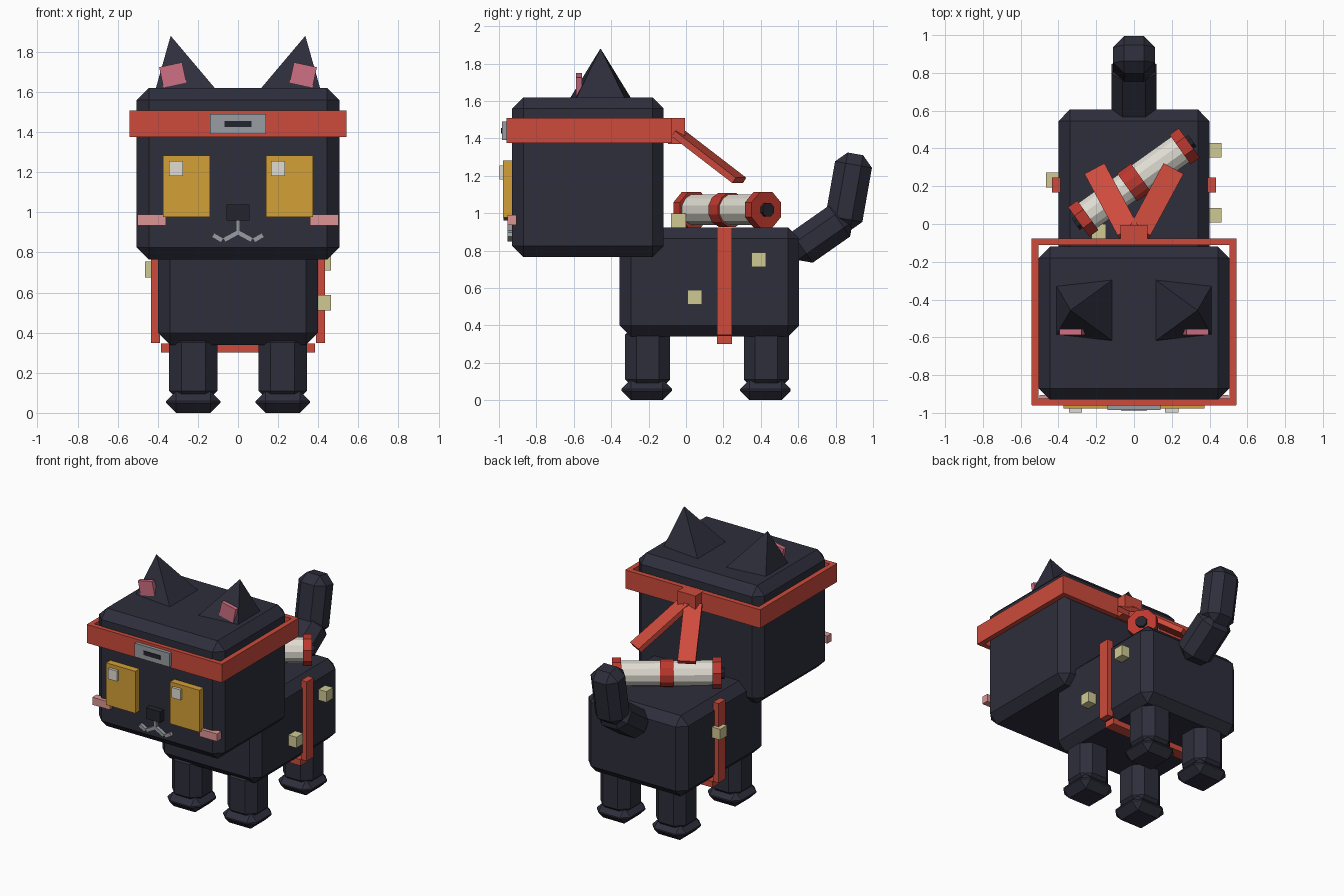
import bpy, bmesh, math
from mathutils import Matrix, Vector, Euler

if "Cube" in bpy.data.objects:
    bpy.data.objects.remove(bpy.data.objects["Cube"])


def material(name, r, g, b):
    m = bpy.data.materials.new(name)
    lin = [((c / 255 + 0.055) / 1.055) ** 2.4 if c > 10 else c / 3295 for c in (r, g, b)]
    m.diffuse_color = (*lin, 1)
    m.use_nodes = True
    m.node_tree.nodes["Principled BSDF"].inputs["Base Color"].default_value = m.diffuse_color
    return m


FUR = material("dark fur", 46, 46, 60)
BLACK = material("near black", 36, 36, 46)
RED = material("red cloth", 205, 74, 60)
DARK_RED = material("scroll red", 188, 56, 46)
GOLD = material("golden eye", 212, 160, 54)
METAL = material("grey metal", 152, 157, 163)
PAPER = material("paper white", 224, 220, 210)
EAR_PINK = material("ear pink", 206, 112, 132)
CHEEK = material("cheek pink", 222, 148, 148)
CREAM = material("pale cream", 208, 202, 148)


def finish(name, bm, mat, matrix):
    me = bpy.data.meshes.new(name)
    bmesh.ops.recalc_face_normals(bm, faces=bm.faces)
    bm.to_mesh(me)
    bm.free()
    me.materials.append(mat)
    ob = bpy.data.objects.new(name, me)
    ob.matrix_world = matrix
    bpy.context.collection.objects.link(ob)
    return ob


def box(name, mat, loc, size, rot=(0, 0, 0), bevel=0.0, matrix=None):
    bm = bmesh.new()
    bmesh.ops.create_cube(bm, size=1)
    bmesh.ops.scale(bm, vec=size, verts=bm.verts)
    if bevel:
        bmesh.ops.bevel(bm, geom=bm.edges[:], offset=bevel, segments=1,
                        affect='EDGES', clamp_overlap=True)
    if matrix is None:
        matrix = Matrix.Translation(loc) @ Euler([math.radians(a) for a in rot]).to_matrix().to_4x4()
    return finish(name, bm, mat, matrix)


def strip(name, mat, p, q, width, thick):
    """Flat bar from p to q, its width kept level."""
    p, q = Vector(p), Vector(q)
    d = q - p
    m = Matrix.Translation((p + q) / 2) @ d.to_track_quat('Y', 'Z').to_matrix().to_4x4()
    return box(name, mat, None, (width, d.length, thick), matrix=m)


def cone(name, mat, sides, r1, r2, depth, matrix):
    bm = bmesh.new()
    bmesh.ops.create_cone(bm, cap_ends=True, segments=sides, radius1=r1, radius2=r2,
                          depth=depth, matrix=Matrix.Rotation(math.pi / sides, 4, 'Z'))
    bmesh.ops.remove_doubles(bm, verts=bm.verts, dist=1e-5)
    return finish(name, bm, mat, matrix)


# Body, head and tail
box("body", FUR, (0, 0.125, 0.632), (0.80, 0.96, 0.585), bevel=0.06)
box("head", FUR, (0, -0.525, 1.192), (1.01, 0.81, 0.855), bevel=0.06)
box("tail_base", FUR, (0, 0.72, 0.887), (0.24, 0.20, 0.36), rot=(-55, 0, 0), bevel=0.058)
box("tail_tip", FUR, (0, 0.87, 1.115), (0.22, 0.20, 0.41), rot=(-10, 0, 0), bevel=0.058)

for s, side in ((-1, "left"), (1, "right")):
    # Legs and paws
    for y, end in ((-0.205, "front"), (0.43, "back")):
        box(f"{end}_{side}_leg", FUR, (s * 0.223, y, 0.23), (0.24, 0.24, 0.36), bevel=0.06)
        box(f"{end}_{side}_paw", FUR, (s * 0.223, y - 0.005, 0.055), (0.27, 0.27, 0.11), bevel=0.05)
    # Ears
    tilt = Matrix.Rotation(math.radians(s * 12.2), 4, 'Y')
    cone(f"{side}_ear", FUR, 4, 0.233, 0, 0.31, Matrix.Translation((s * 0.303, -0.457, 1.729)) @ tilt)
    box(f"{side}_inner_ear", EAR_PINK, (s * 0.325, -0.572, 1.685), (0.117, 0.03, 0.105), rot=(0, s * 12, 0))
    # Eyes and cheeks
    box(f"{side}_eye", GOLD, (s * 0.257, -0.945, 1.13), (0.235, 0.065, 0.305))
    box(f"{side}_eye_glint", PAPER, (0.2 if s > 0 else -0.31, -0.982, 1.218), (0.07, 0.03, 0.075))
    box(f"{side}_cheek", CHEEK, (s * 0.43, -0.93, 0.963), (0.14, 0.05, 0.055))
    # Mouth curves
    for part, a, b in (("inner", (0, 0.90), (0.07, 0.862)), ("outer", (0.078, 0.86), (0.125, 0.887))):
        strip(f"{side}_{part}_mouth", METAL, (s * a[0], -0.94, a[1]), (s * b[0], -0.94, b[1]), 0.03, 0.025)
    # Headband sides, tails and belt sides
    box(f"{side}_headband", RED, (s * 0.524, -0.518, 1.442), (0.036, 0.88, 0.134))
    strip(f"{side}_headband_tail", RED, (s * 0.03, -0.04, 1.425), (s * 0.205, 0.285, 1.175), 0.12, 0.035)
    box(f"{side}_belt", RED, (s * 0.412, 0.207, 0.635), (0.045, 0.08, 0.575))

# Nose and mouth stem
box("nose", BLACK, (0, -0.94, 1.0), (0.115, 0.07, 0.08))
box("mouth_stem", METAL, (0, -0.94, 0.925), (0.022, 0.03, 0.08))

# Headband front, back, knot and plate
for name, y in (("front_headband", -0.942), ("back_headband", -0.094)):
    box(name, RED, (0, y, 1.442), (1.08, 0.036, 0.134))
box("headband_knot", RED, (0, -0.05, 1.44), (0.145, 0.09, 0.14))
box("headband_plate", METAL, (0, -0.967, 1.44), (0.28, 0.034, 0.10))
box("plate_slot", BLACK, (0, -0.984, 1.44), (0.135, 0.009, 0.03))

# Belt under the belly
box("belly_belt", RED, (0, 0.207, 0.323), (0.77, 0.08, 0.045))

# Pale blocks on the flanks and back
for i, loc in enumerate(((0.425, 0.39, 0.75), (0.425, 0.047, 0.55),
                         (-0.427, 0.233, 0.715), (-0.187, -0.04, 0.96))):
    box(f"pale_block_{i + 1}", CREAM, loc, (0.076, 0.078, 0.078))

# Scroll lying across the back
axis = (Matrix.Translation((0, 0.22, 1.018)) @ Matrix.Rotation(math.radians(35.5), 4, 'Z')
        @ Matrix.Rotation(math.radians(90), 4, 'Y'))
cone("scroll_roll", PAPER, 12, 0.085, 0.085, 0.64, axis)
cone("scroll_band", DARK_RED, 12, 0.094, 0.094, 0.09, axis)
for s, side in ((-1, "left"), (1, "right")):
    cone(f"scroll_{side}_cap", DARK_RED, 8, 0.104, 0.104, 0.06, axis @ Matrix.Translation((0, 0, s * 0.33)))
    cone(f"scroll_{side}_knob", BLACK, 8, 0.04, 0.04, 0.06, axis @ Matrix.Translation((0, 0, s * 0.35)))
